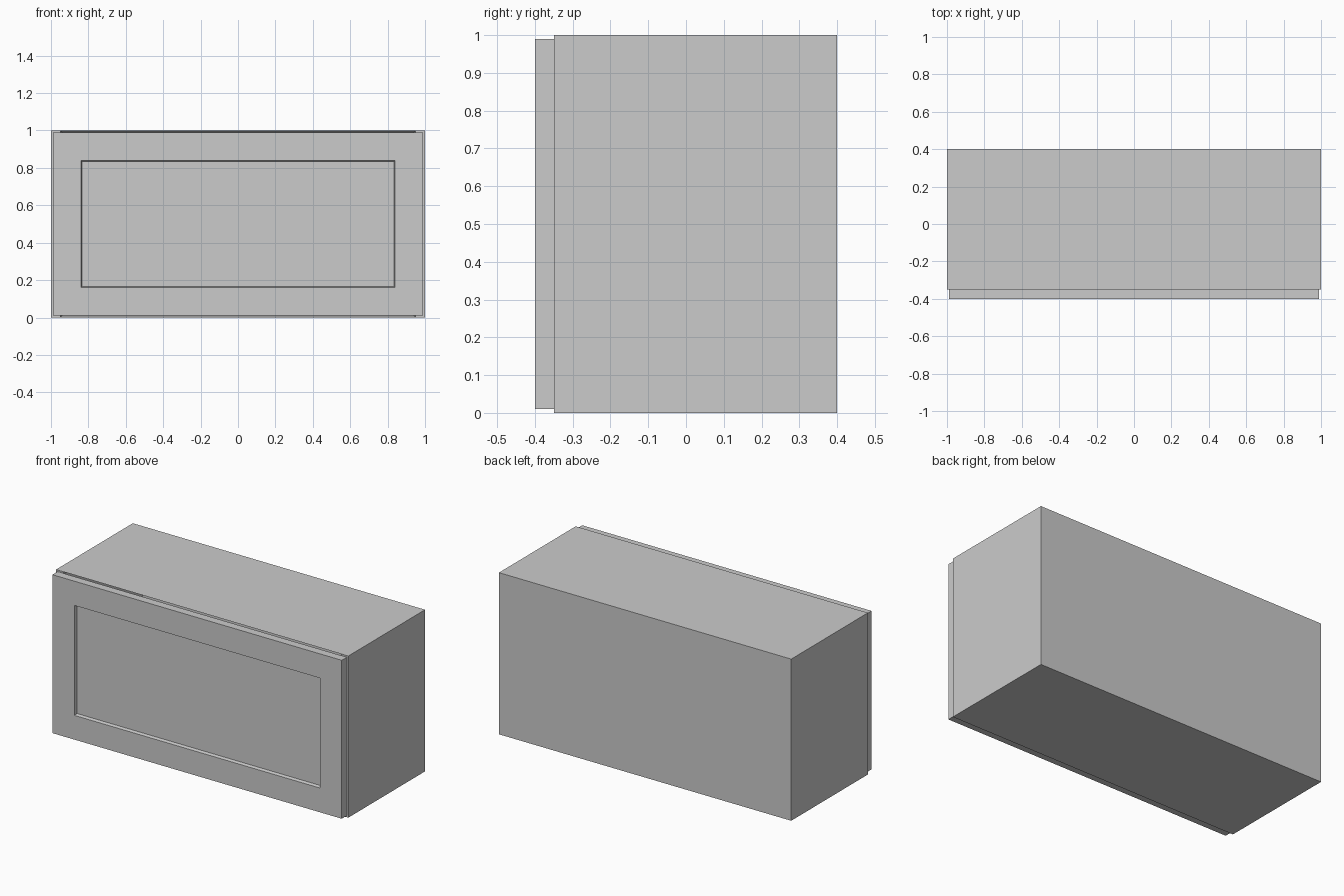
import bpy, bmesh

if "Cube" in bpy.data.objects:
    bpy.data.objects.remove(bpy.data.objects["Cube"])


def box(name, x, y, z, insets=()):
    """Box from axis ranges; each inset is (thickness, depth) on the front face."""
    bm = bmesh.new()
    bmesh.ops.create_cube(bm, size=1)
    for v in bm.verts:
        v.co = [r[0] if c < 0 else r[1] for c, r in zip(v.co, (x, y, z))]
    bm.normal_update()
    face = min(bm.faces, key=lambda f: f.normal.y)
    for thickness, depth in insets:
        bmesh.ops.inset_region(bm, faces=[face], thickness=thickness,
                               use_even_offset=True)
        for v in face.verts:
            v.co.y += depth
    bmesh.ops.recalc_face_normals(bm, faces=bm.faces)
    mesh = bpy.data.meshes.new(name)
    bm.to_mesh(mesh)
    bm.free()
    obj = bpy.data.objects.new(name, mesh)
    bpy.context.collection.objects.link(obj)
    return obj


# side panels
for name, x in (("left_side", (-1, -0.95)), ("right_side", (0.95, 1))):
    box(name, x, (-0.35, 0.4), (0, 1))

# top, bottom and back as one open-fronted shell
box("cabinet_shell", (-0.95, 0.95), (-0.35, 0.4), (0, 1), [(0.05, 0.70)])

# flap door with a shallow recessed panel
box("flap_door", (-0.99, 0.99), (-0.4, -0.35), (0.01, 0.99),
    [(0.15, 0), (0.005, 0.02)])
